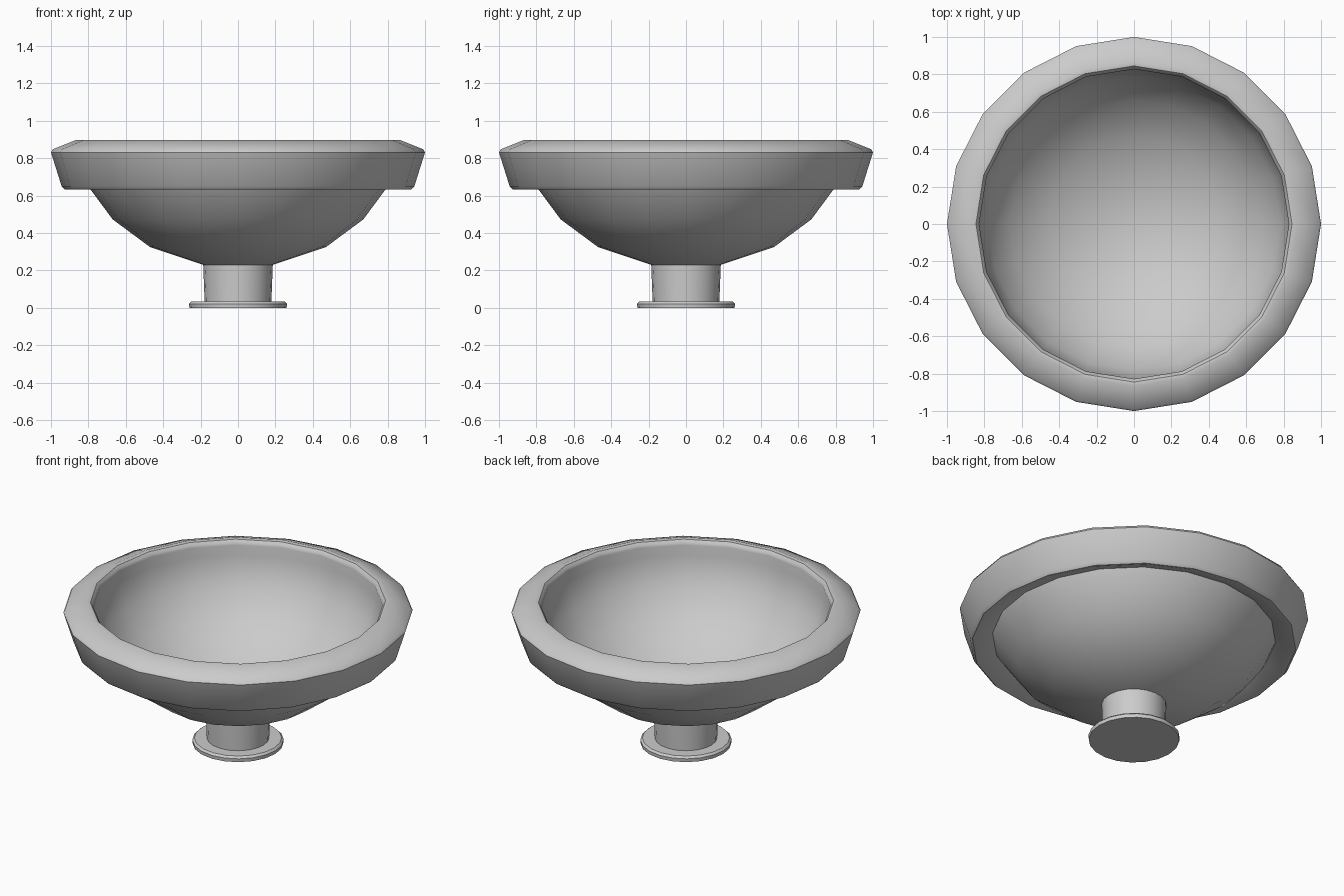
import bpy, bmesh, math

if "Cube" in bpy.data.objects:
    bpy.data.objects.remove(bpy.data.objects["Cube"])

SIDES = 20


def lathe(name, profile):
    """Revolve an (r, z) profile around z; points with r = 0 become poles."""
    bm = bmesh.new()
    rings = []
    for r, z in profile:
        if r == 0:
            rings.append([bm.verts.new((0, 0, z))] * SIDES)
        else:
            rings.append([bm.verts.new((r * math.cos(2 * math.pi * i / SIDES),
                                        r * math.sin(2 * math.pi * i / SIDES), z))
                          for i in range(SIDES)])
    for a, b in zip(rings, rings[1:]):
        for i in range(SIDES):
            j = (i + 1) % SIDES
            corners = list(dict.fromkeys((a[i], a[j], b[j], b[i])))
            bm.faces.new(corners)
    bmesh.ops.recalc_face_normals(bm, faces=bm.faces)
    mesh = bpy.data.meshes.new(name)
    bm.to_mesh(mesh)
    bm.free()
    obj = bpy.data.objects.new(name, mesh)
    bpy.context.collection.objects.link(obj)
    bpy.ops.object.select_all(action='DESELECT')
    obj.select_set(True)
    bpy.context.view_layer.objects.active = obj
    bpy.ops.object.shade_smooth_by_angle(angle=math.radians(40))
    return obj


# Basin: bowl, overhanging rim with a sloped underside, then the inside
lathe("basin", [
    (0, 0.222), (0.185, 0.23), (0.47, 0.325), (0.67, 0.473), (0.79, 0.635),
    (0.812, 0.675), (0.915, 0.634), (0.928, 0.634), (0.943, 0.65),
    (1.0, 0.832), (0.99, 0.848), (0.868, 0.897), (0.845, 0.894),
    (0.833, 0.88), (0.828, 0.865), (0.832, 0.80), (0.782, 0.64),
    (0.664, 0.48), (0.466, 0.333), (0.18, 0.238), (0, 0.23)])

# Drain stem under the basin
lathe("drain_stem", [(0, 0.02), (0.178, 0.02), (0.186, 0.23), (0, 0.23)])

# Flange at the foot of the stem
lathe("foot_flange", [(0, 0), (0.26, 0), (0.262, 0.022), (0.25, 0.034), (0, 0.034)])
